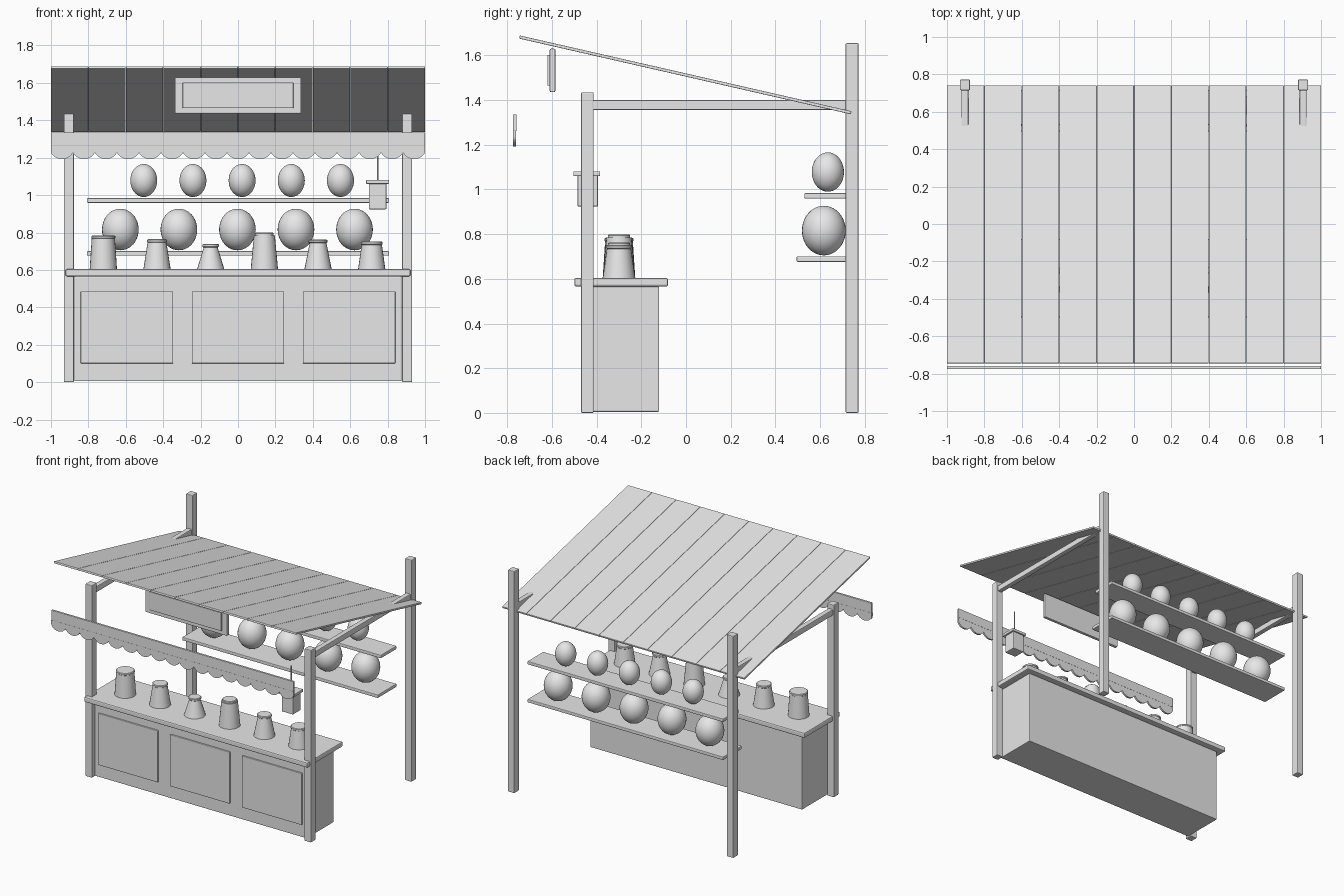
import bpy, bmesh, math
from mathutils import Matrix

if "Cube" in bpy.data.objects:
    bpy.data.objects.remove(bpy.data.objects["Cube"], do_unlink=True)

mat = bpy.data.materials.new("pale grey")
mat.use_nodes = True
GREY = (0.8, 0.8, 0.8, 1)
mat.diffuse_color = GREY
mat.node_tree.nodes["Principled BSDF"].inputs["Base Color"].default_value = GREY


def finish(name, bm, smooth=False):
    mesh = bpy.data.meshes.new(name)
    bm.to_mesh(mesh)
    bm.free()
    mesh.materials.append(mat)
    ob = bpy.data.objects.new(name, mesh)
    bpy.context.collection.objects.link(ob)
    if smooth:
        bpy.ops.object.select_all(action='DESELECT')
        ob.select_set(True)
        bpy.context.view_layer.objects.active = ob
        bpy.ops.object.shade_smooth_by_angle(angle=math.radians(35))
    return ob


def box(name, x, y, z, bevel=0.005):
    """Bevelled box from (min, max) ranges."""
    bm = bmesh.new()
    size = [r[1] - r[0] for r in (x, y, z)]
    mid = [(r[1] + r[0]) / 2 for r in (x, y, z)]
    bmesh.ops.create_cube(bm, size=1, matrix=Matrix.Translation(mid) @ Matrix.Diagonal((*size, 1)))
    if bevel:
        bmesh.ops.bevel(bm, geom=bm.edges[:], offset=bevel, segments=2, profile=0.5, affect='EDGES')
    return finish(name, bm)


def lathe(name, x, y, profile, sides=24):
    """Solid of revolution around z from (radius, height) pairs."""
    bm = bmesh.new()
    rings = []
    for r, z in profile:
        rings.append([bm.verts.new((x + r * math.cos(math.tau * i / sides),
                                    y + r * math.sin(math.tau * i / sides), z)) for i in range(sides)])
    for a, b in zip(rings, rings[1:]):
        for i in range(sides):
            j = (i + 1) % sides
            bm.faces.new((a[i], a[j], b[j], b[i]))
    bm.faces.new(rings[0][::-1])
    bm.faces.new(rings[-1])
    return finish(name, bm, True)


def ball(name, x, y, z, r, rz):
    bm = bmesh.new()
    bmesh.ops.create_uvsphere(bm, u_segments=32, v_segments=20, radius=1,
                              matrix=Matrix.Translation((x, y, z)) @ Matrix.Diagonal((r, r, rz, 1)))
    return finish(name, bm, True)


# Posts and side beams
for side, s in (("right", -1), ("left", 1)):
    c = 0.904 * s
    px = (c - 0.027, c + 0.027)
    box("front_post_" + side, px, (-0.47, -0.413), (0, 1.435))
    box("back_post_" + side, px, (0.715, 0.772), (0, 1.655))
    box("side_beam_" + side, (c - 0.019, c + 0.019), (-0.42, 0.72), (1.356, 1.4))

# Counter with raised front panels
box("counter_body", (-0.875, 0.875), (-0.44, -0.12), (0.005, 0.565))
box("counter_top", (-0.922, 0.922), (-0.5, -0.08), (0.566, 0.604), 0.008)
for i in (-1, 0, 1):
    c = i * 0.594
    box("counter_panel", (c - 0.247, c + 0.247), (-0.452, -0.435), (0.1, 0.485), 0.004)

# Sloped plank roof
slope = math.atan2(1.343 - 1.682, 0.74 + 0.745)
length = math.hypot(1.485, 0.339)
for i in range(10):
    x = -0.9 + 0.2 * i
    plank = box("roof_plank", (-0.0995, 0.0995), (-length / 2, length / 2), (-0.007, 0.007), 0.003)
    plank.location = (x, -0.003, 1.513)
    plank.rotation_euler.x = slope

# Scalloped valance
box("valance_board", (-1, 1), (-0.775, -0.759), (1.262, 1.336), 0.002)
count = 17
step = 2 / count
for i in range(count):
    bm = bmesh.new()
    cx = -1 + step * (i + 0.5)
    pts = []
    for k in range(17):
        a = math.pi + math.pi * k / 16
        px = max(-1, min(1, cx + 0.068 * math.cos(a)))
        pts.append(bm.verts.new((px, -0.774, 1.262 + 0.07 * math.sin(a))))
    face = bm.faces.new(pts)
    out = bmesh.ops.extrude_face_region(bm, geom=[face])
    verts = [v for v in out["geom"] if isinstance(v, bmesh.types.BMVert)]
    bmesh.ops.translate(bm, verts=verts, vec=(0, 0.014, 0))
    bmesh.ops.recalc_face_normals(bm, faces=bm.faces[:])
    finish("valance_scallop", bm)

# Hanging sign
box("sign_board", (-0.338, 0.338), (-0.61, -0.585), (1.436, 1.63))
box("sign_face", (-0.296, 0.296), (-0.62, -0.605), (1.465, 1.602), 0.003)

# Back shelves and rounded goods
box("lower_shelf", (-0.808, 0.808), (0.495, 0.716), (0.676, 0.701))
box("upper_shelf", (-0.808, 0.808), (0.53, 0.716), (0.959, 0.984))
for i in range(-2, 3):
    ball("large_goods", 0.313 * i - 0.003, 0.617, 0.816, 0.098, 0.111)
    ball("small_goods", 0.263 * i + 0.022, 0.635, 1.078, 0.072, 0.088)

# Counter jars: height, shoulder radius, lid radius
jars = [(0.18, 0.062, 0.064), (0.16, 0.05, 0.053), (0.135, 0.036, 0.044),
        (0.195, 0.056, 0.05), (0.158, 0.044, 0.05), (0.148, 0.054, 0.058)]
for i, (h, shoulder, lid) in enumerate(jars):
    x = -0.72 + 0.287 * i
    top = 0.604 + h
    lathe("jar_body", x, -0.3, [(0.073, 0.603), (shoulder, top - 0.014)])
    lathe("jar_lid", x, -0.3, [(lid - 0.004, top - 0.018), (lid, top - 0.014),
                               (lid, top - 0.004), (lid - 0.005, top)])

# Hanging lantern
box("lantern_body", (0.7, 0.794), (-0.486, -0.394), (0.924, 1.066))
box("lantern_cap", (0.685, 0.808), (-0.504, -0.384), (1.06, 1.081), 0.004)
lathe("lantern_rod", 0.747, -0.44, [(0.004, 1.075), (0.004, 1.26)], 10)
